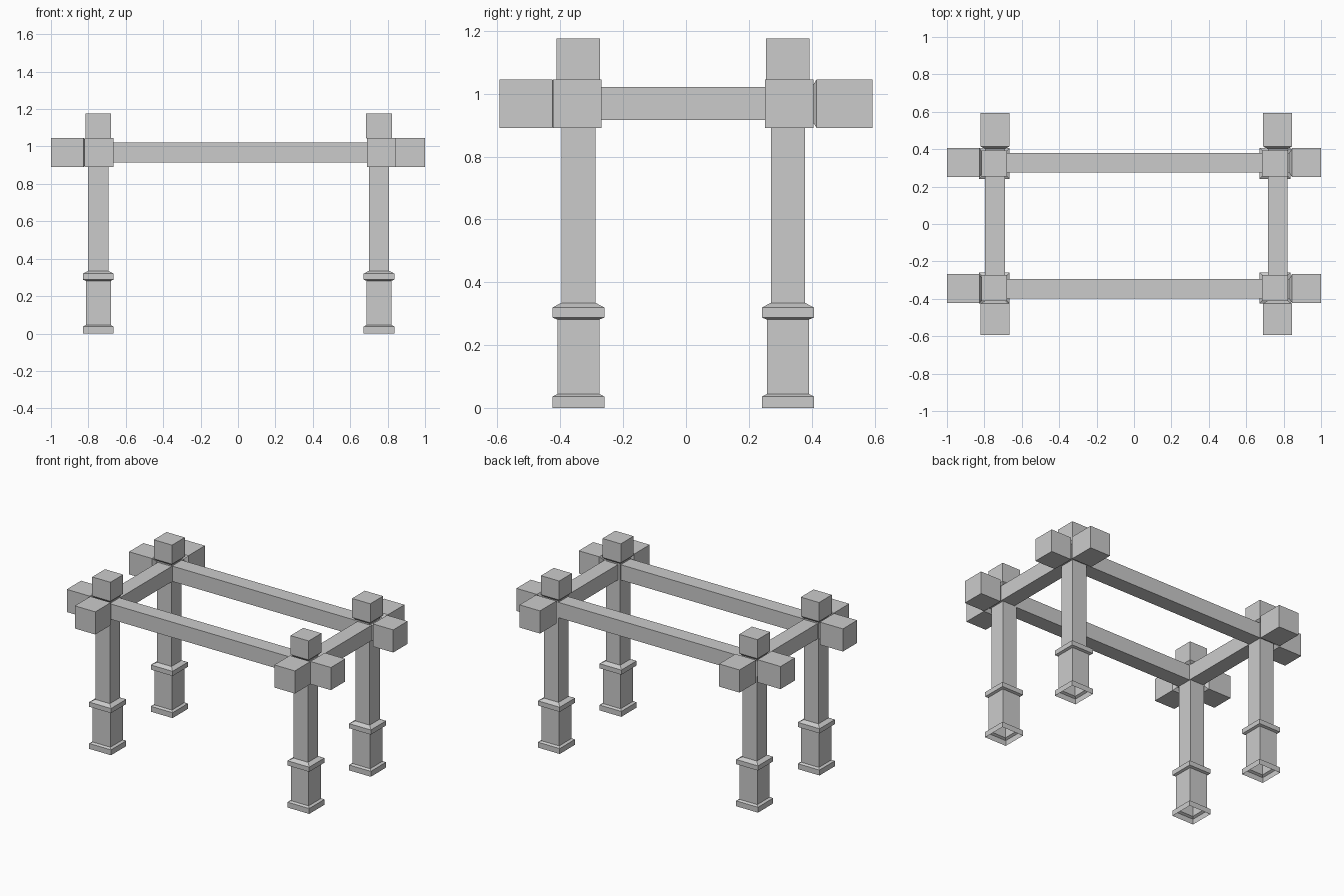
import bpy
import bmesh
from mathutils import Vector

cube = bpy.data.objects.get("Cube")
if cube:
    bpy.data.objects.remove(cube, do_unlink=True)

# Single stone grey
STONE = bpy.data.materials.new("stone_grey")
STONE.use_nodes = True
GREY = (0.6, 0.6, 0.6, 1)
STONE.diffuse_color = GREY
STONE.node_tree.nodes["Principled BSDF"].inputs["Base Color"].default_value = GREY


def square_loft(name, axis, centre, stations, cap_start=True):
    """Loft square sections along an axis; stations are (position, half width)."""
    u, v = (axis + 1) % 3, (axis + 2) % 3
    bm = bmesh.new()
    rings = []
    for pos, half in stations:
        ring = []
        for su, sv in ((-1, -1), (1, -1), (1, 1), (-1, 1)):
            co = Vector(centre)
            co[axis] = pos
            co[u] += su * half
            co[v] += sv * half
            ring.append(bm.verts.new(co))
        rings.append(ring)
    for a, b in zip(rings, rings[1:]):
        for i in range(4):
            j = (i + 1) % 4
            bm.faces.new((a[i], a[j], b[j], b[i]))
    if cap_start:
        bm.faces.new(rings[0][::-1])
    bm.faces.new(rings[-1])
    mesh = bpy.data.meshes.new(name)
    bm.to_mesh(mesh)
    bm.free()
    mesh.materials.append(STONE)
    obj = bpy.data.objects.new(name, mesh)
    bpy.context.collection.objects.link(obj)
    return obj


def beam(name, axis, centre, start, inner_start, inner_end, end):
    """Thin beam that flares into a square block at both ends."""
    block, thin, flare = 0.0775, 0.0525, 0.015
    square_loft(name, axis, centre, [
        (start, block), (inner_start, block), (inner_start + flare, thin),
        (inner_end - flare, thin), (inner_end, block), (end, block)])


# Posts: hollow foot, plinth, moulding, shaft and top block
POST = [(0, 0.0825), (0.037, 0.0825), (0.045, 0.067), (0.282, 0.067),
        (0.288, 0.0825), (0.32, 0.0825), (0.335, 0.0545), (1.03, 0.0545),
        (1.045, 0.069), (1.175, 0.069)]
for side, x in (("right", -0.747), ("left", 0.754)):
    for end, y in (("front", -0.342), ("back", 0.324)):
        square_loft(f"{end}_{side}_post", 2, (x, y, 0), POST, cap_start=False)

# Long beams across the front and back
for end, y in (("front", -0.346), ("back", 0.328)):
    beam(f"{end}_beam", 0, (0, y, 0.968), -1, -0.825, 0.845, 1)

# Short beams along the sides
for side, x in (("right", -0.743), ("left", 0.768)):
    beam(f"{side}_beam", 1, (x, 0, 0.968), -0.593, -0.425, 0.415, 0.593)
